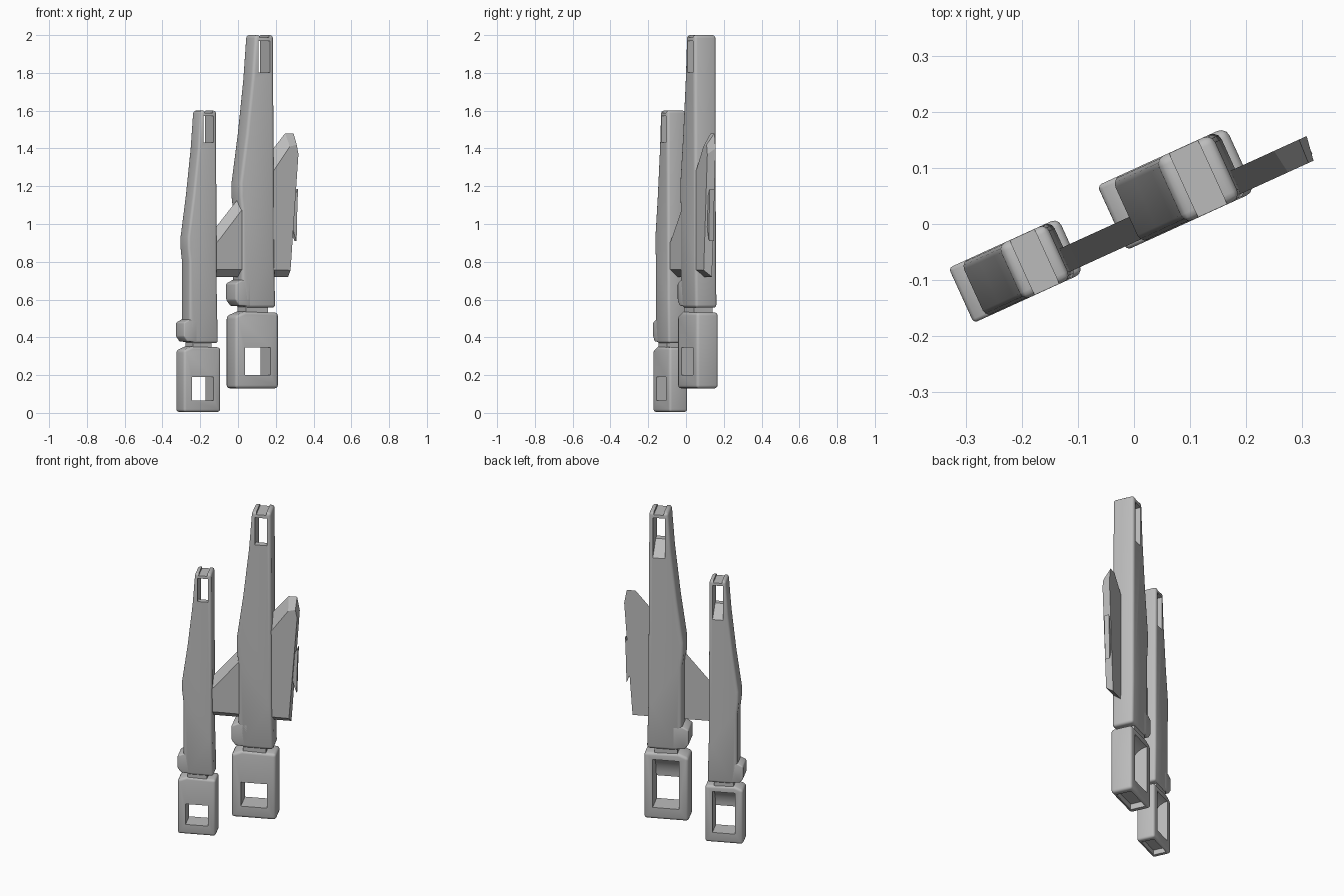
import bpy, bmesh, math

if "Cube" in bpy.data.objects:
    bpy.data.objects.remove(bpy.data.objects["Cube"])

YAW = math.radians(24.5)

grey = bpy.data.materials.new("plain_grey")
grey.use_nodes = True
grey.diffuse_color = (0.5, 0.5, 0.5, 1)
grey.node_tree.nodes["Principled BSDF"].inputs["Base Color"].default_value = (0.5, 0.5, 0.5, 1)


def loft(name, ring_a, ring_b):
    """Solid between two matching rings of points, turned by the common yaw."""
    bm = bmesh.new()
    a = [bm.verts.new(p) for p in ring_a]
    b = [bm.verts.new(p) for p in ring_b]
    n = len(a)
    bm.faces.new(a)
    bm.faces.new(b)
    for i in range(n):
        j = (i + 1) % n
        bm.faces.new((a[i], a[j], b[j], b[i]))
    bmesh.ops.recalc_face_normals(bm, faces=bm.faces)
    mesh = bpy.data.meshes.new(name)
    bm.to_mesh(mesh)
    bm.free()
    mesh.materials.append(grey)
    ob = bpy.data.objects.new(name, mesh)
    bpy.context.collection.objects.link(ob)
    ob.rotation_euler.z = YAW
    return ob


def activate(ob):
    bpy.ops.object.select_all(action='DESELECT')
    ob.select_set(True)
    bpy.context.view_layer.objects.active = ob


def round_edges(ob, width):
    mod = ob.modifiers.new("round", 'BEVEL')
    mod.width = width
    mod.segments = 3
    mod.limit_method = 'ANGLE'
    mod.angle_limit = math.radians(35)
    activate(ob)
    bpy.ops.object.modifier_apply(modifier=mod.name)


def carve(ob, cutters):
    for cutter in cutters:
        cutter.hide_render = True
        mod = ob.modifiers.new("carve", 'BOOLEAN')
        mod.operation = 'DIFFERENCE'
        mod.object = cutter
        activate(ob)
        bpy.ops.object.modifier_apply(modifier=mod.name)
        bpy.data.objects.remove(cutter)


def smooth(ob):
    activate(ob)
    bpy.ops.object.shade_smooth_by_angle(angle=math.radians(32))


DEPTH = 0.108


def pod(side, u0, v0, z0, s):
    """One tall pod: hollow base, neck, side bump and tapering body."""
    def place(p, v, z):
        return (u0 + s * p, v0 + s * v, z0 + s * z)

    def across(name, outline, va=0.0, vb=DEPTH):
        return loft(side + name, [place(p, va, z) for p, z in outline],
                    [place(p, vb, z) for p, z in outline])

    def along(name, outline, pa, pb):
        return loft(side + name, [place(pa, v, z) for v, z in outline],
                    [place(pb, v, z) for v, z in outline])

    def box(pa, pb, za, zb, va=-0.05, vb=0.16):
        return across("cutter", [(pa, za), (pb, za), (pb, zb), (pa, zb)], va, vb)

    # Base with a window, a curved scoop behind it and a hollow underside
    base = across("base", [(0, 0), (0.215, 0), (0.215, 0.343), (0.05, 0.348), (0, 0.328)])
    round_edges(base, 0.014 * s)
    arc = [(DEPTH - 0.095 * math.cos(t), 0.185 + 0.125 * math.sin(t))
           for t in [math.pi / 2 * i / 10 for i in range(11)]]
    scoop = along("scoop", [(0.013, 0.06)] + arc + [(0.16, 0.31), (0.16, 0.06)], 0.046, 0.173)
    carve(base, [box(0.046, 0.173, 0.06, 0.185), scoop,
                 box(0.03, 0.185, -0.05, 0.03, 0.016, 0.092)])
    smooth(base)

    # Neck
    smooth(across("neck", [(0.055, 0.33), (0.165, 0.33), (0.165, 0.39), (0.055, 0.39)], 0.008, 0.1))

    # Side bump
    bump = across("side_bump", [(0.05, 0.372), (0.08, 0.372), (0.08, 0.49), (0.03, 0.49),
                                (0, 0.475), (0, 0.4), (0.02, 0.374)])
    round_edges(bump, 0.007 * s)
    smooth(bump)

    # Tapering body with a windowed, notched tip
    body = across("body", [(0.05, 0.365), (0.202, 0.365), (0.196, 0.6), (0.191, 1.6),
                           (0.098, 1.6), (0.083, 1.4), (0.055, 1.15), (0.024, 0.93),
                           (0.024, 0.87), (0.032, 0.8), (0.032, 0.48)])
    round_edges(body, 0.014 * s)
    ramp = along("ramp", [(0.02, 1.44), (0.14, 1.335), (0.14, 1.5), (0.02, 1.5)], 0.113, 0.172)
    carve(body, [box(0.113, 0.172, 1.43, 1.572), ramp, box(0.12, 0.168, 1.588, 1.65)])
    smooth(body)


pod("small_pod_", -0.333, -0.042, 0.005, 0.997)
pod("large_pod_", -0.031, -0.037, 0.13, 1.169)

# Linking wing: the front outline is smaller, giving sloped edges above and below
back = [(-0.16, 0.72), (0.298, 0.72), (0.345, 1.4), (0.33, 1.48), (0.281, 1.48),
        (0.2, 1.385), (0.03, 1.16), (-0.12, 0.985), (-0.16, 0.94)]
front = [(-0.16, 0.76), (0.292, 0.755), (0.338, 1.37), (0.328, 1.42), (0.288, 1.41),
         (0.2, 1.29), (0.03, 1.1), (-0.12, 0.92), (-0.16, 0.88)]
loft("linking_wing", [(u, -0.03, z) for u, z in front], [(u, 0.015, z) for u, z in back])

# Small curved fin on the outer edge of the wing
fin = [(0.3, 1.1), (0.315, 1.14), (0.341, 1.185), (0.336, 1.05), (0.333, 0.91), (0.318, 0.95), (0.3, 1.03)]
loft("edge_fin", [(u, -0.018, z) for u, z in fin], [(u, 0.01, z) for u, z in fin])
